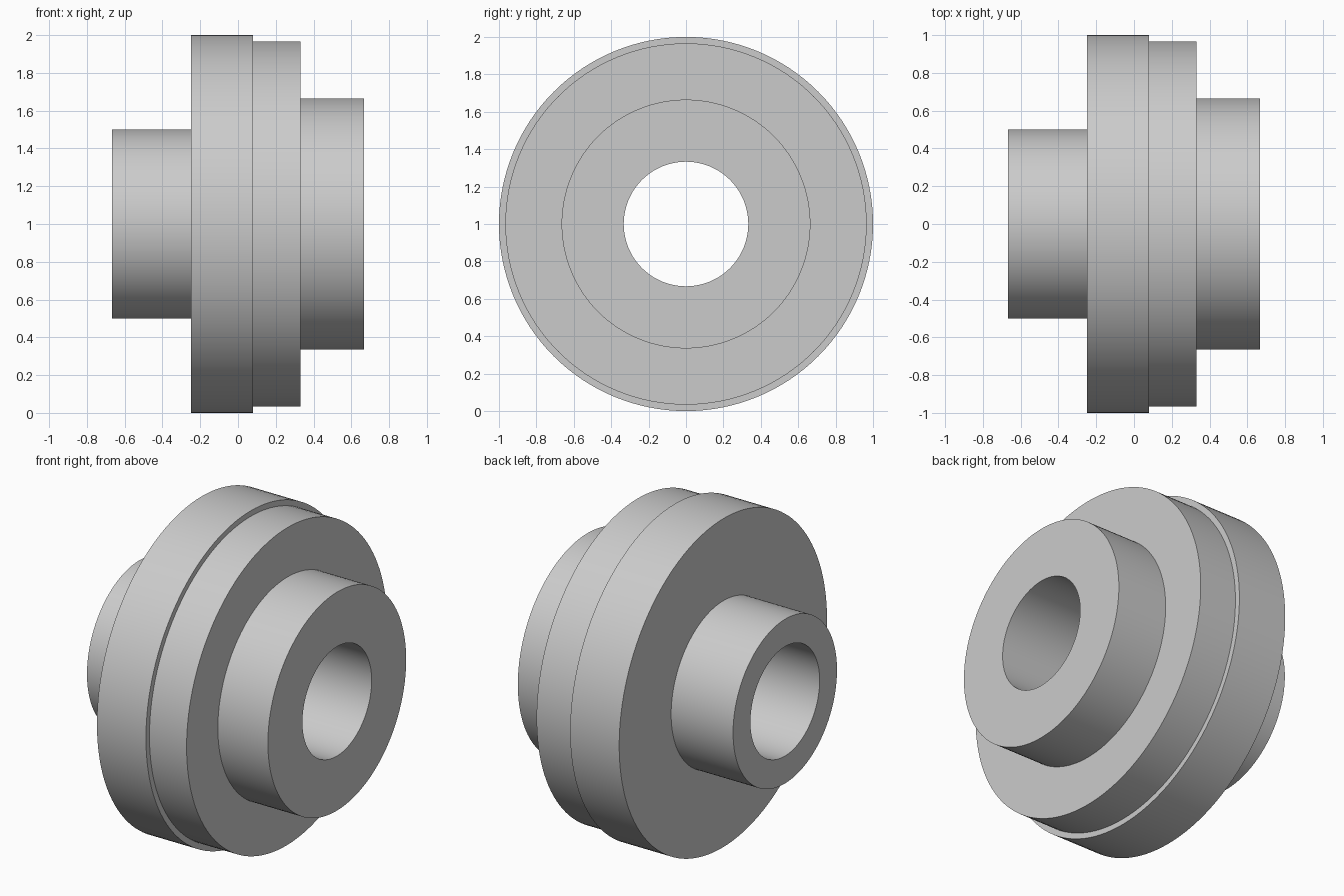
import bpy
import bmesh
import math
from mathutils import Vector

cube = bpy.data.objects.get("Cube")
if cube:
    bpy.data.objects.remove(cube, do_unlink=True)

SEGMENTS = 128
AXIS_HEIGHT = 1.0
BORE = 0.333

# Plain grey metal
grey = bpy.data.materials.new("grey_metal")
grey.use_nodes = True
colour = (0.6, 0.6, 0.6, 1.0)
grey.diffuse_color = colour
grey.node_tree.nodes["Principled BSDF"].inputs["Base Color"].default_value = colour

# Steps along the axis: start x, end x, radius
narrow_hub = (-0.667, -0.25, 0.5)
flange = (-0.25, 0.08, 1.0)
shoulder = (0.08, 0.33, 0.966)
wide_hub = (0.33, 0.667, 0.665)
steps = [narrow_hub, flange, shoulder, wide_hub]

# Closed half-section: outer steps, then back along the bore
profile = [(x, radius) for start, end, radius in steps for x in (start, end)]
profile += [(wide_hub[1], BORE), (narrow_hub[0], BORE)]

# Revolve the section about the x axis
bm = bmesh.new()
verts = [bm.verts.new((x, 0, radius)) for x, radius in profile]
edges = [bm.edges.new((a, b)) for a, b in zip(verts, verts[1:] + verts[:1])]
bmesh.ops.spin(bm, geom=verts + edges, cent=(0, 0, 0), axis=(1, 0, 0),
               angle=math.tau, steps=SEGMENTS, use_merge=True)
bmesh.ops.remove_doubles(bm, verts=bm.verts, dist=0.0001)
bmesh.ops.recalc_face_normals(bm, faces=bm.faces)
bmesh.ops.translate(bm, verts=bm.verts, vec=Vector((0, 0, AXIS_HEIGHT)))

mesh = bpy.data.meshes.new("stepped_flange_hub")
bm.to_mesh(mesh)
bm.free()
mesh.materials.append(grey)
hub = bpy.data.objects.new("stepped_flange_hub", mesh)
bpy.context.collection.objects.link(hub)

# Smooth round walls, crisp step edges
bpy.ops.object.select_all(action="DESELECT")
hub.select_set(True)
bpy.context.view_layer.objects.active = hub
bpy.ops.object.shade_smooth_by_angle(angle=math.radians(30))
